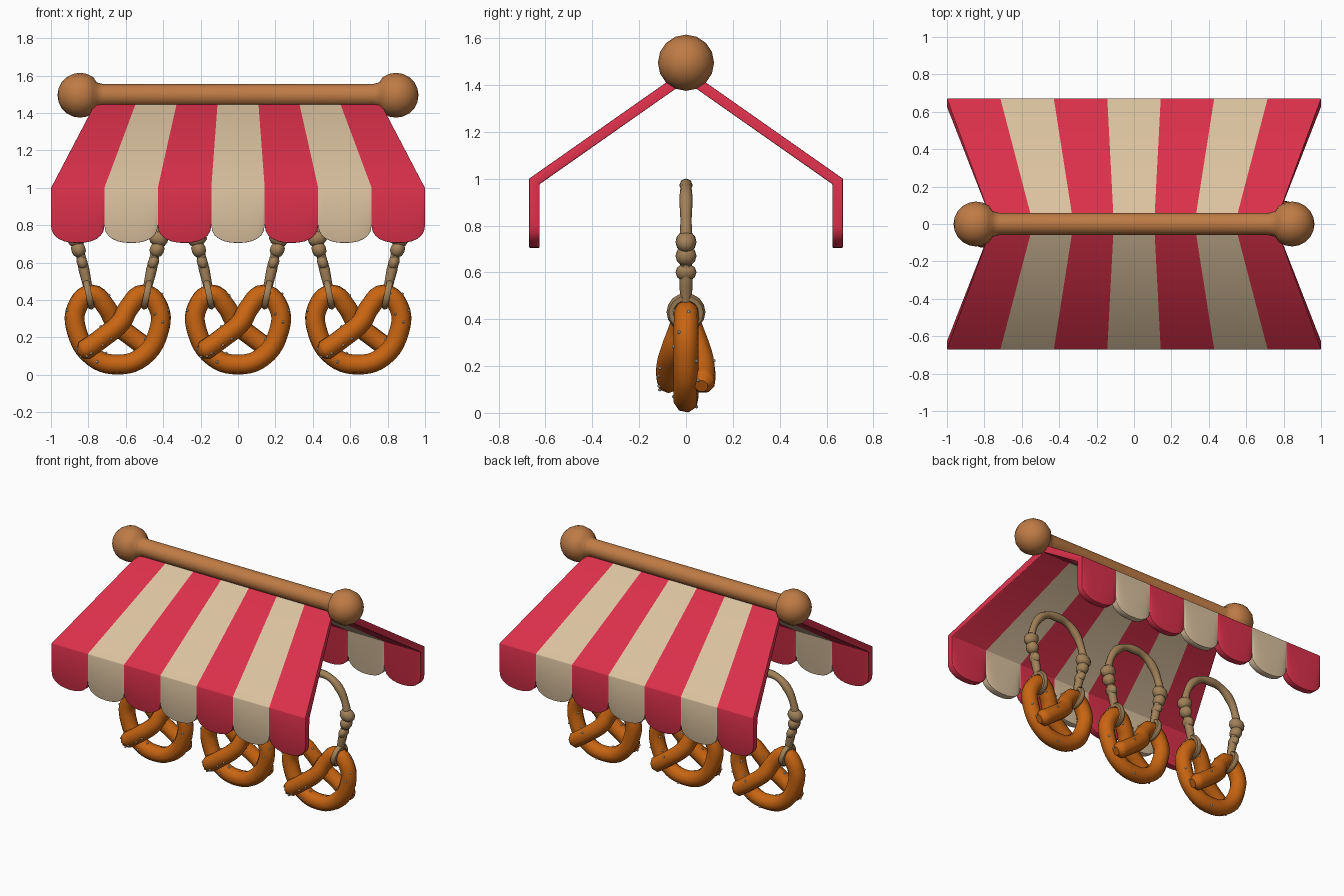
import bpy, bmesh, math, random
from mathutils import Vector, Matrix

if "Cube" in bpy.data.objects:
    bpy.data.objects.remove(bpy.data.objects["Cube"], do_unlink=True)
rng = random.Random(4)


def material(name, color, rough=0.7):
    m = bpy.data.materials.new(name)
    m.use_nodes = True
    m.diffuse_color = (*color, 1)
    node = m.node_tree.nodes["Principled BSDF"]
    node.inputs["Base Color"].default_value = (*color, 1)
    node.inputs["Roughness"].default_value = rough
    return m


red = material("awning_red", (0.71, 0.03, 0.07))
cream = material("awning_cream", (0.71, 0.54, 0.35))
wood = material("pole_wood", (0.52, 0.2, 0.06))
dough = material("baked_dough", (0.58, 0.13, 0.006), 0.4)
twine = material("rope_tan", (0.36, 0.22, 0.1))
salt = material("salt_white", (0.85, 0.8, 0.74))


def mesh_object(name, bm, mats, smooth=None):
    mesh = bpy.data.meshes.new(name)
    bm.to_mesh(mesh)
    bm.free()
    for m in mats:
        mesh.materials.append(m)
    ob = bpy.data.objects.new(name, mesh)
    bpy.context.collection.objects.link(ob)
    select(ob)
    if smooth:
        bpy.ops.object.shade_smooth_by_angle(angle=math.radians(smooth))
    return ob


def select(ob):
    bpy.ops.object.select_all(action="DESELECT")
    ob.select_set(True)
    bpy.context.view_layer.objects.active = ob


def tube(name, points, radii, depth, mat):
    """Round tube through points, turned into a mesh."""
    cu = bpy.data.curves.new(name, "CURVE")
    cu.dimensions = "3D"
    cu.bevel_depth, cu.bevel_resolution = depth, 2
    cu.resolution_u, cu.use_fill_caps = 5, True
    sp = cu.splines.new("BEZIER")
    sp.bezier_points.add(len(points) - 1)
    for bp, p, r in zip(sp.bezier_points, points, radii):
        bp.co, bp.radius = p, r
        bp.handle_left_type = bp.handle_right_type = "AUTO"
    cu.materials.append(mat)
    ob = bpy.data.objects.new(name, cu)
    bpy.context.collection.objects.link(ob)
    select(ob)
    bpy.ops.object.convert(target="MESH")
    ob = bpy.context.object
    bpy.ops.object.shade_smooth_by_angle(angle=math.radians(60))
    return ob


# Pole with ball ends, lathed around x
R, BALL = 0.12, 0.845
half = [(BALL + R * math.cos(a), R * math.sin(a))
        for a in (math.pi * i / 10 for i in range(1, 8))]
half += [(0.755, 0.068), (0.72, 0.06)]
profile = half + [(-x, r) for x, r in reversed(half)]
bm = bmesh.new()
SIDES = 16
rings = [[bm.verts.new((x, r * math.cos(k * math.tau / SIDES), 1.495 + r * math.sin(k * math.tau / SIDES)))
          for k in range(SIDES)] for x, r in profile]
for a, b in zip(rings, rings[1:]):
    for k in range(SIDES):
        n = (k + 1) % SIDES
        bm.faces.new((a[k], a[n], b[n], b[k]))
for ring, x in ((rings[0], BALL + R), (rings[-1], -BALL - R)):
    tip = bm.verts.new((x, 0, 1.495))
    for k in range(SIDES):
        bm.faces.new((ring[k], ring[(k + 1) % SIDES], tip))
bmesh.ops.recalc_face_normals(bm, faces=bm.faces)
mesh_object("ridge_pole", bm, [wood], 50)

# Striped awning: two sloping sheets with scalloped valances
STRIPES, STEPS = 7, 12
bm = bmesh.new()
columns = []
for i in range(STRIPES * STEPS + 1):
    stripe, s = divmod(i, STEPS)
    c = -math.cos(math.pi * s / STEPS)
    u = 2 * (stripe + (c + 1) / 2) / STRIPES - 1
    drop = 0.8 - 0.095 * (1 - abs(c) ** 2.3) ** (1 / 2.3)
    outline = [(u, -0.67, drop), (u, -0.67, 1.0), (u * 0.755, 0, 1.47),
               (u, 0.67, 1.0), (u, 0.67, drop)]
    columns.append([bm.verts.new(p) for p in outline])
for i, (a, b) in enumerate(zip(columns, columns[1:])):
    for j in range(4):
        f = bm.faces.new((a[j], b[j], b[j + 1], a[j + 1]))
        f.material_index = (i // STEPS) % 2
awning = mesh_object("striped_awning", bm, [red, cream])
sol = awning.modifiers.new("thickness", "SOLIDIFY")
sol.thickness, sol.offset, sol.use_even_offset = 0.045, -1, True
bev = awning.modifiers.new("soft_edges", "BEVEL")
bev.width, bev.segments, bev.limit_method = 0.01, 2, "ANGLE"
bev.angle_limit = math.radians(32)
for mod in ("thickness", "soft_edges"):
    bpy.ops.object.modifier_apply(modifier=mod)
bpy.ops.object.shade_smooth_by_angle(angle=math.radians(35))

# Pretzel: one arm path, then its half-turn copy
arm = [(-0.205, -0.065, 0.115), (-0.18, -0.07, 0.13), (-0.08, -0.072, 0.2),
       (0.015, -0.05, 0.28), (0.06, -0.02, 0.36), (0.14, 0, 0.43),
       (0.218, 0, 0.36), (0.218, 0, 0.23), (0.13, 0, 0.095)]
path = arm + [(0, 0, 0.055)] + [(-x, -y, z) for x, y, z in reversed(arm)]
radii = [0.55] + [1] * (len(path) - 2) + [0.55]
pretzel = tube("pretzel_1", path, radii, 0.054, dough)

# Salt grains scattered over the crust
bm = bmesh.new()
for v in rng.sample(list(pretzel.data.vertices), 30):
    bmesh.ops.create_icosphere(bm, subdivisions=1, radius=0.008,
                               matrix=Matrix.Translation(v.co))
grains = mesh_object("salt_grains_1", bm, [salt])

# Lumpy hanging rope
side = [(0.16, 0, 0.47), (0.18, 0, 0.56), (0.2, 0, 0.65), (0.215, 0, 0.73),
        (0.2, 0, 0.82), (0.15, 0, 0.91), (0.08, 0, 0.96)]
rope_path = [(-x, y, z) for x, y, z in side] + [(0, 0, 0.972)] + side[::-1]
rope_radii = [0.95 + 0.2 * (k % 2) for k in range(len(rope_path))]
rope = tube("rope_1", rope_path, rope_radii, 0.025, twine)

# Knots on the rope and loops around the crust
bm = bmesh.new()
for s in (-1, 1):
    for x, z, w, h in ((0.218, 0.73, 0.055, 0.045), (0.21, 0.67, 0.04, 0.045),
                       (0.19, 0.6, 0.03, 0.04)):
        mat = Matrix.Translation((s * x, 0, z)) @ Matrix.Rotation(s * 0.4, 4, "Y") \
            @ Matrix.Diagonal((w, 0.045, h, 1))
        bmesh.ops.create_icosphere(bm, subdivisions=2, radius=1, matrix=mat)
    spin = Matrix.Translation((s * 0.155, 0, 0.43)) @ Matrix.Rotation(s * 0.2, 4, "Y")
    grid = [[bm.verts.new(spin @ Vector((
        0.019 * math.sin(q * math.tau / 6),
        (0.064 + 0.019 * math.cos(q * math.tau / 6)) * math.cos(t * math.tau / 16),
        (0.064 + 0.019 * math.cos(q * math.tau / 6)) * math.sin(t * math.tau / 16))))
        for q in range(6)] for t in range(16)]
    for t in range(16):
        for q in range(6):
            a, b, n = grid[t], grid[(t + 1) % 16], (q + 1) % 6
            bm.faces.new((a[q], b[q], b[n], a[n]))
bmesh.ops.recalc_face_normals(bm, faces=bm.faces)
knots = mesh_object("rope_knots_1", bm, [twine], 60)

# Hang three identical sets in a row
for ob in (pretzel, grains, rope, knots):
    ob.location.x = -0.643
    for n, x in ((2, 0), (3, 0.643)):
        twin = ob.copy()
        twin.name = ob.name[:-1] + str(n)
        twin.location.x = x
        bpy.context.collection.objects.link(twin)
